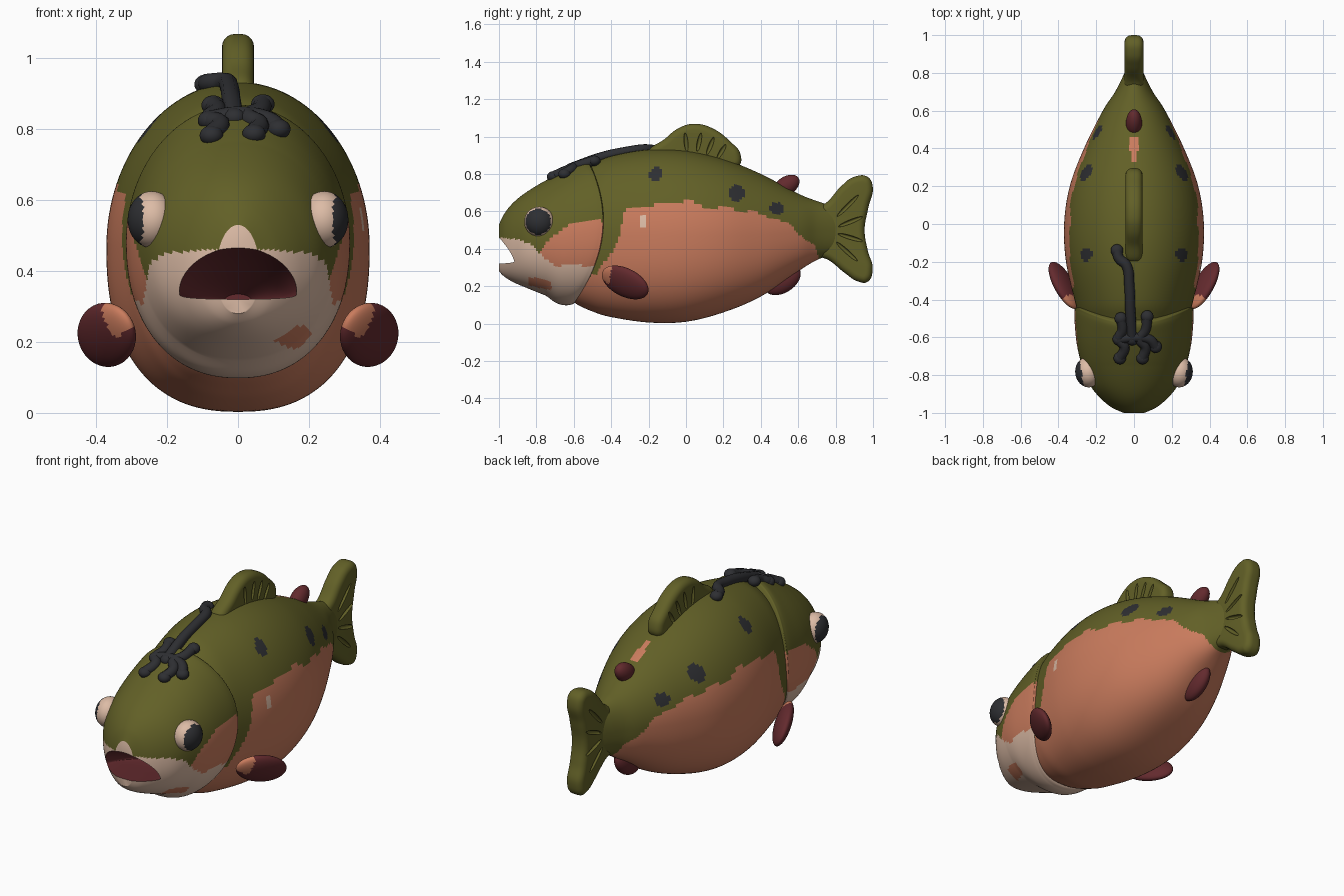
import bpy, bmesh, math
from mathutils import Matrix, Vector

cube = bpy.data.objects.get("Cube")
if cube:
    bpy.data.objects.remove(cube, do_unlink=True)


def make_mat(name, rgb):
    m = bpy.data.materials.new(name)
    m.use_nodes = True
    m.diffuse_color = (*rgb, 1)
    bsdf = m.node_tree.nodes["Principled BSDF"]
    bsdf.inputs["Base Color"].default_value = (*rgb, 1)
    bsdf.inputs["Roughness"].default_value = 0.7
    return m


MATS = [make_mat("olive green", (0.122, 0.117, 0.02)),
        make_mat("salmon", (0.59, 0.2, 0.11)),
        make_mat("cream", (0.72, 0.5, 0.38)),
        make_mat("maroon", (0.125, 0.023, 0.027)),
        make_mat("charcoal", (0.027, 0.028, 0.032))]
OLIVE, SALMON, CREAM, MAROON, CHARCOAL = range(5)


def smooth(mesh, angle=40):
    mesh.shade_smooth()
    mesh.set_sharp_from_angle(angle=math.radians(angle))


def finish(name, mesh, rule):
    """Link a mesh and colour its faces by a rule on the face centre."""
    mesh.materials.clear()
    for m in MATS:
        mesh.materials.append(m)
    for p in mesh.polygons:
        p.material_index = rule(p.center) if callable(rule) else rule
    smooth(mesh)
    ob = bpy.data.objects.new(name, mesh)
    bpy.context.collection.objects.link(ob)
    return ob


def lerp(pts, t):
    """Piecewise linear value of a line of (position, value) points."""
    if t <= pts[0][0]:
        return pts[0][1]
    for (a, va), (b, vb) in zip(pts, pts[1:]):
        if t <= b:
            return va + (vb - va) * (t - a) / (b - a)
    return pts[-1][1]


def spline(rows, steps):
    """Smooth the station rows with a Catmull-Rom curve."""
    out = []
    for i in range(len(rows) - 1):
        p = [rows[max(0, min(len(rows) - 1, i + k))] for k in (-1, 0, 1, 2)]
        for s in range(steps):
            t = s / steps
            out.append([0.5 * (2 * b + (c - a) * t + (2 * a - 5 * b + 4 * c - d) * t * t
                               + (3 * b - a - 3 * c + d) * t ** 3) for a, b, c, d in zip(*p)])
    return out + [list(rows[-1])]


def loft(rows, steps, segs, mid=0.5, low=2.0, shear=None):
    """Skin rounded sections (y, half width, top, bottom) along y."""
    bm = bmesh.new()
    rings = []
    for y, w, top, bot in spline(rows, steps):
        zc = bot + (top - bot) * mid
        ring = []
        for i in range(segs):
            a = 2 * math.pi * i / segs
            c, s = math.cos(a), math.sin(a)
            e = 1 if s >= 0 else 2 / low
            x = w * math.copysign(abs(c) ** e, c)
            z = zc + (top - zc) * s if s >= 0 else zc - (zc - bot) * abs(s) ** e
            ring.append(bm.verts.new((x, y + (shear(y, z) if shear else 0), z)))
        rings.append(ring)
    for r, q in zip(rings, rings[1:]):
        for i in range(segs):
            j = (i + 1) % segs
            bm.faces.new((r[i], r[j], q[j], q[i]))
    bm.faces.new(rings[0])
    bm.faces.new(rings[-1])
    bmesh.ops.recalc_face_normals(bm, faces=bm.faces)
    mesh = bpy.data.meshes.new("loft")
    bm.to_mesh(mesh)
    bm.free()
    return mesh


def blob(name, loc, axes, radii, rule):
    """Ellipsoid with its own axes; the rule sees unit-sphere positions."""
    bm = bmesh.new()
    bmesh.ops.create_uvsphere(bm, u_segments=40, v_segments=28, radius=1)
    mesh = bpy.data.meshes.new(name)
    bm.to_mesh(mesh)
    bm.free()
    ob = finish(name, mesh, rule)
    u = Vector(axes[0]).normalized()
    n = u.cross(Vector(axes[1])).normalized()
    rot = Matrix((u, n.cross(u), n)).transposed().to_4x4()
    mesh.transform(Matrix.Translation(loc) @ rot @ Matrix.Diagonal((*radii, 1)))
    return ob


def carve(ob, cutter):
    """Cut one object out of another and drop the cutter."""
    mod = ob.modifiers.new("carve", "BOOLEAN")
    mod.operation, mod.solver, mod.object = "DIFFERENCE", "EXACT", cutter
    mod.material_mode = "TRANSFER"
    cutter.hide_render = True
    deps = bpy.context.evaluated_depsgraph_get()
    ob.data = bpy.data.meshes.new_from_object(ob.evaluated_get(deps))
    ob.modifiers.clear()
    bpy.data.objects.remove(cutter, do_unlink=True)
    smooth(ob.data)


def from_curve(name, curve, matrix, rule):
    tmp = bpy.data.objects.new("tmp", curve)
    bpy.context.collection.objects.link(tmp)
    deps = bpy.context.evaluated_depsgraph_get()
    mesh = bpy.data.meshes.new_from_object(tmp.evaluated_get(deps))
    bpy.data.objects.remove(tmp, do_unlink=True)
    mesh.transform(matrix)
    return finish(name, mesh, rule)


def bezier(curve, pts, cyclic):
    sp = curve.splines.new("BEZIER")
    sp.bezier_points.add(len(pts) - 1)
    for b, p in zip(sp.bezier_points, pts):
        b.co = p if len(p) == 3 else (*p, 0)
        b.handle_left_type = b.handle_right_type = "AUTO"
    sp.use_cyclic_u = cyclic


def fin_plate(name, pts, half, round_by, grooves):
    """Rounded plate in the y-z plane with carved rays on both faces."""
    c = bpy.data.curves.new(name, "CURVE")
    c.dimensions, c.fill_mode = "2D", "BOTH"
    c.extrude, c.bevel_depth, c.offset = half - round_by, round_by, -round_by
    c.bevel_resolution, c.resolution_u = 4, 8
    bezier(c, pts, True)
    to_yz = Matrix(((0, 0, 1, 0), (1, 0, 0, 0), (0, 1, 0, 0), (0, 0, 0, 1)))
    ob = from_curve(name, c, to_yz, OLIVE)
    for side in (-1, 1):
        for y, z, dy, dz, length in grooves:
            carve(ob, blob("ray_cutter", (side * half, y, z), ((0, dy, dz), (0, -dz, dy)),
                           (length, 0.011, 0.016), OLIVE))
    return ob


# Body: green back, salmon flanks, dark spots
BODY = [(-0.66, 0.15, 0.72, 0.2), (-0.6, 0.235, 0.79, 0.115), (-0.5, 0.285, 0.85, 0.065),
        (-0.4, 0.315, 0.895, 0.035), (-0.2, 0.36, 0.93, 0.006), (0, 0.37, 0.925, 0.01),
        (0.2, 0.34, 0.88, 0.06), (0.4, 0.265, 0.8, 0.145), (0.6, 0.165, 0.695, 0.28),
        (0.7, 0.1, 0.655, 0.34), (0.8, 0.05, 0.62, 0.38), (0.87, 0.02, 0.57, 0.43)]
FLANK = [(-0.48, 0.26), (-0.41, 0.36), (-0.36, 0.46), (-0.33, 0.6), (-0.25, 0.63), (0, 0.66),
         (0.1, 0.62), (0.3, 0.61), (0.45, 0.57), (0.55, 0.53), (0.62, 0.47), (0.69, 0.41),
         (0.72, 0.3), (0.74, 0.1)]
SPOTS = [(-0.16, 0.8, 0.036), (0.27, 0.7, 0.045), (0.485, 0.615, 0.034)]


def body_rule(p):
    if any(math.hypot(p.y - y, p.z - z) < r for y, z, r in SPOTS):
        return CHARCOAL
    if p.x > 0 and math.hypot((p.y + 0.23) * 1.4, p.z - 0.55) < 0.03:
        return CREAM
    if abs(p.x) < 0.02 and 0.33 < p.y < 0.46 and p.z > 0.6:
        return SALMON
    edge = lerp(FLANK, p.y) + 0.008 * math.sin(p.y * 38)
    return OLIVE if p.z > edge else SALMON


finish("body", loft(BODY, 14, 128, low=2.4), body_rule)

# Head: green crown, salmon cheek, cream jaw, hollow mouth
HEAD = [(-1.0, 0.06, 0.53, 0.28), (-0.97, 0.12, 0.59, 0.25), (-0.92, 0.18, 0.65, 0.22),
        (-0.85, 0.235, 0.705, 0.19), (-0.75, 0.275, 0.765, 0.15), (-0.65, 0.3, 0.81, 0.115),
        (-0.55, 0.312, 0.845, 0.1), (-0.46, 0.315, 0.868, 0.1), (-0.44, 0.3, 0.85, 0.12),
        (-0.43, 0.2, 0.75, 0.2)]
JAW = [(-1, 0.46), (-0.9, 0.45), (-0.82, 0.42), (-0.77, 0.36), (-0.7, 0.31), (-0.5, 0.31)]
CHEEK = [(-0.8, 0.3), (-0.78, 0.39), (-0.72, 0.46), (-0.62, 0.53), (-0.55, 0.55), (-0.44, 0.55)]


def head_rule(p):
    if p.x > 0 and abs(p.y + 0.78) < 0.06 and abs(p.z - 0.215 + 0.2 * (p.y + 0.78)) < 0.024:
        return SALMON
    if p.z < lerp(JAW, p.y):
        return CREAM
    return SALMON if p.z < lerp(CHEEK, p.y) else OLIVE


def gill_sweep(y, z):
    return -0.8 * (z - 0.55) ** 2 * lerp([(-0.75, 0), (-0.46, 1)], y)


head = finish("head", loft(HEAD, 10, 128, low=2.2, shear=gill_sweep), head_rule)
MOUTH = [(-1.1, 0.2, 0.5, 0.325), (-1.0, 0.185, 0.465, 0.32), (-0.9, 0.16, 0.43, 0.315),
         (-0.8, 0.12, 0.38, 0.31), (-0.72, 0.04, 0.335, 0.31)]
carve(head, finish("mouth_cutter", loft(MOUTH, 5, 48, mid=0.15), MAROON))

# Paired eyes and side fins
for side, label in ((1, "left"), (-1, "right")):
    blob(label + "_eye", (side * 0.243, -0.785, 0.545), ((side, -0.15, 0), (0, 0, 1)),
         (0.068, 0.08, 0.08), lambda p: CHARCOAL if p.x > 0.5 else CREAM)
    blob(label + "_side_fin", (side * 0.37, -0.325, 0.22),
         ((side * 0.42, 0.85, -0.32), (side * 0.5, 0, 0.85)), (0.145, 0.09, 0.038),
         lambda p: SALMON if p.x < -0.55 and p.y > -0.3 else MAROON)

# Small fins on the centre line
blob("rear_back_fin", (0, 0.535, 0.735), ((0, 0.75, 0.5), (0, -0.5, 0.75)),
     (0.08, 0.05, 0.042), MAROON)
blob("rear_belly_fin", (0, 0.515, 0.235), ((0, 0.7, 0.45), (0, -0.45, 0.7)),
     (0.108, 0.07, 0.045), MAROON)

# Back fin and tail
fin_plate("back_fin", [(-0.2, 0.9), (-0.11, 0.99), (-0.03, 1.05), (0.05, 1.068), (0.15, 1.04),
                       (0.24, 0.97), (0.29, 0.91), (0.28, 0.84), (0.05, 0.84)], 0.045, 0.035,
          [(0.0, 0.97, -0.1, 1, 0.05), (0.07, 0.97, 0.2, 1, 0.05),
           (0.13, 0.95, 0.4, 1, 0.05), (0.19, 0.92, 0.6, 1, 0.045)])
fin_plate("tail", [(0.69, 0.6), (0.76, 0.655), (0.83, 0.735), (0.9, 0.785), (0.97, 0.785),
                   (0.998, 0.735), (0.975, 0.62), (0.955, 0.5), (0.972, 0.39), (0.998, 0.29),
                   (0.97, 0.223), (0.92, 0.225), (0.85, 0.27), (0.77, 0.335), (0.69, 0.38)],
          0.05, 0.035,
          [(0.865, 0.63, 1, 1, 0.08), (0.88, 0.545, 1, 0.4, 0.07),
           (0.88, 0.46, 1, -0.3, 0.07), (0.86, 0.385, 1, -0.9, 0.075)])

# Dark branching cord lying along the back
CROWN = [(-0.76, 0.76), (-0.65, 0.81), (-0.55, 0.85), (-0.4, 0.9), (-0.2, 0.93), (0, 0.93)]
CORD = [[(-0.09, -0.14), (-0.08, -0.18), (-0.04, -0.22), (-0.025, -0.32), (-0.02, -0.45),
         (-0.01, -0.61)],
        [(-0.07, -0.5), (-0.06, -0.56), (-0.08, -0.61), (-0.05, -0.65), (-0.075, -0.71)],
        [(0.07, -0.49), (0.06, -0.56), (0.03, -0.61), (0.06, -0.65), (0.045, -0.71)],
        [(-0.08, -0.61), (0, -0.6), (0.08, -0.61), (0.115, -0.65)]]
cord = bpy.data.curves.new("cord", "CURVE")
cord.dimensions = "3D"
cord.bevel_depth, cord.bevel_resolution, cord.use_fill_caps = 0.027, 3, True
cord.resolution_u = 5
for path in CORD:
    bezier(cord, [(x, y, lerp(CROWN, y) + 0.008 - 1.2 * x * x) for x, y in path], False)
from_curve("back_cord", cord, Matrix(), CHARCOAL)
for path in CORD:
    for x, y in (path[0], path[-1]):
        blob("cord_knob", (x, y, lerp(CROWN, y) + 0.006 - 1.2 * x * x),
             ((1, 0, 0), (0, 1, 0)), (0.033, 0.033, 0.028), CHARCOAL)
